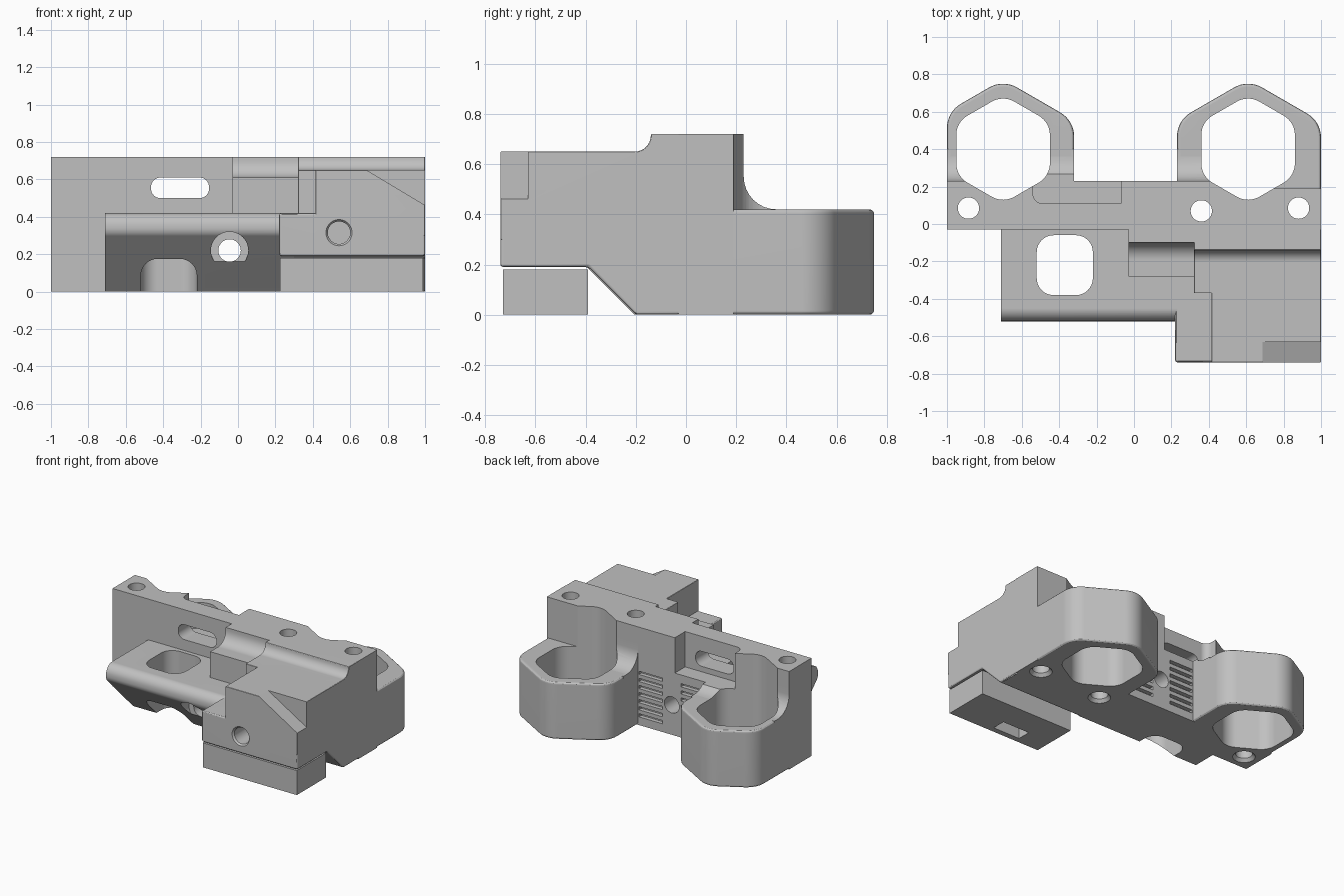
import bpy, bmesh, math
from mathutils import Vector, Matrix

if "Cube" in bpy.data.objects:
    bpy.data.objects.remove(bpy.data.objects["Cube"])

grey = bpy.data.materials.new("light_grey")
grey.use_nodes = True
grey.diffuse_color = (0.53, 0.53, 0.53, 1)
grey.node_tree.nodes["Principled BSDF"].inputs["Base Color"].default_value = (0.53, 0.53, 0.53, 1)


def rounded(points, steps=8):
    """Replace each (a, b, radius) corner with an arc."""
    out = []
    for i, p in enumerate(points):
        c = Vector(p[:2])
        r = p[2] if len(p) > 2 else 0
        if not r:
            out.append(c)
            continue
        u = (Vector(points[i - 1][:2]) - c).normalized()
        v = (Vector(points[(i + 1) % len(points)][:2]) - c).normalized()
        half = u.angle(v) / 2
        mid = c + (u + v).normalized() * r / math.sin(half)
        start = c + u * r / math.tan(half) - mid
        end = c + v * r / math.tan(half) - mid
        turn = start.angle_signed(end)
        for k in range(steps + 1):
            out.append(mid + Matrix.Rotation(-turn * k / steps, 2) @ start)
    return out


def to_object(name, bm):
    bmesh.ops.recalc_face_normals(bm, faces=bm.faces)
    mesh = bpy.data.meshes.new(name)
    bm.to_mesh(mesh)
    bm.free()
    mesh.materials.append(grey)
    ob = bpy.data.objects.new(name, mesh)
    bpy.context.collection.objects.link(ob)
    return ob


def apply(ob, mod):
    bpy.context.view_layer.objects.active = ob
    bpy.ops.object.modifier_apply(modifier=mod.name)


def prism(name, axis, points, lo, hi, bevel=0):
    """Extrude a rounded profile along one axis."""
    place = {"X": lambda p, t: (t, p.x, p.y),
             "Y": lambda p, t: (p.x, t, p.y),
             "Z": lambda p, t: (p.x, p.y, t)}[axis]
    bm = bmesh.new()
    pts = rounded(points)
    low = [bm.verts.new(place(p, lo)) for p in pts]
    high = [bm.verts.new(place(p, hi)) for p in pts]
    bm.faces.new(low)
    bm.faces.new(high)
    for i in range(len(pts)):
        bm.faces.new((low[i - 1], low[i], high[i], high[i - 1]))
    ob = to_object(name, bm)
    if bevel:
        mod = ob.modifiers.new("Bevel", "BEVEL")
        mod.width, mod.segments = bevel, 3
        mod.limit_method, mod.angle_limit = "ANGLE", math.radians(40)
        apply(ob, mod)
    return ob


def rect(a0, a1, b0, b1, r=0):
    return [(a0, b0, r), (a1, b0, r), (a1, b1, r), (a0, b1, r)]


def round_hole(axis, start, depth, r1, r2=None):
    bm = bmesh.new()
    bmesh.ops.create_cone(bm, cap_ends=True, segments=40, depth=depth,
                          radius1=r1, radius2=r2 or r1)
    turn = Matrix.Rotation(math.radians(-90), 4, "X") if axis == "Y" else Matrix()
    bm.transform(Matrix.Translation(start) @ turn @ Matrix.Translation((0, 0, depth / 2)))
    return to_object("hole_cutter", bm)


def combine(base, other, operation):
    mod = base.modifiers.new("Boolean", "BOOLEAN")
    mod.operation, mod.solver, mod.object = operation, "EXACT", other
    apply(base, mod)
    bpy.data.objects.remove(other)


def finish(ob):
    bpy.ops.object.select_all(action="DESELECT")
    ob.select_set(True)
    bpy.context.view_layer.objects.active = ob
    bpy.ops.object.shade_smooth_by_angle(angle=math.radians(25))
    mod = ob.modifiers.new("Weighted Normal", "WEIGHTED_NORMAL")
    mod.keep_sharp = True


# Upright plate
body = prism("clamp_body", "Z", [(-1, -.03), (1, -.03), (1, .19), (.75, .19), (.75, .23), (-1, .23)], 0, .72)

# Front shelf, undercut at the bottom
parts = [prism("front_shelf", "X", [(.1, .42), (-.52, .42, .07), (-.52, .315, .06), (-.205, 0), (.1, 0)], -.71, .3)]

# Clamp block and its steps
parts.append(prism("block_base", "X", [(.1, .42), (-.74, .42), (-.74, .19), (-.39, .19), (-.2, 0), (.1, 0)],
                   .22, 1, .013))


def step(name, x0, x1, front, top, back, fillet, bevel):
    return prism(name, "X", [(.1, .72), (back, .72), (back, top, fillet), (front, top), (front, .3), (.1, .3)],
                 x0, x1, bevel)


parts += [step("block_top", .415, 1, -.74, .65, -.14, .065, .013),
          step("block_middle_step", .32, .6, -.37, .65, -.14, .065, .013),
          step("block_side_step", -.03, .5, -.28, .61, -.1, .09, 0)]

# Hexagonal sockets behind the plate
SLOPE = math.tan(math.radians(30))
for cx, x0, x1 in ((-.7, -1, -.32), (.61, .23, 1)):
    parts.append(prism("socket", "Z", [
        (x0, .1), (x1, .1), (x1, .773 - SLOPE * (x1 - cx), .15),
        (cx, .773, .15), (x0, .773 - SLOPE * (cx - x0), .15)], 0, .42, .018))
for x0, x1 in ((-1, -.32), (.23, .75)):
    parts.append(prism("socket_fillet", "X", [
        (.2, .3), (.4, .3), (.4, .42), (.23, .42, .13), (.23, .6), (.2, .6)], x0, x1))
for part in parts:
    combine(body, part, "UNION")

# Hexagonal bores
cutters = []
for cx in (-.7, .61):
    hexagon = [(cx + .289 * math.sin(k * math.pi / 3), .4 + .289 * math.cos(k * math.pi / 3), .12)
               for k in range(6)]
    cutters.append(prism("bore_cutter", "Z", hexagon, -.1, .9))

# Shelf window, plate slot, rear pocket and corner notch
cutters += [
    prism("window_cutter", "Z", rect(-.52, -.22, -.38, -.06, .09), -.1, .5),
    prism("pocket_cutter", "Z", [(-.54, .3), (-.54, .11, .05), (-.07, .11), (-.07, .3)], .46, .8),
    prism("slot_cutter", "Y", rect(-.465, -.155, .5, .61, .05), -.1, .3),
    prism("notch_cutter", "Y", [(.67, .66), (1.02, .66), (1.02, .45)], -.8, -.63),
]

# Vertical bolt holes with chamfered mouths
for x, y in ((-.885, .085), (.36, .07), (.88, .085)):
    cutters += [round_hole("Z", (x, y, -.1), 1, .057),
                round_hole("Z", (x, y, -.005), .03, .08, .055)]

# Horizontal screw holes
cutters += [round_hole("Y", (-.045, -.8, .22), 1.3, .06),
            round_hole("Y", (-.045, -.8, .22), .435, .1),
            round_hole("Y", (.54, -.8, .315), .35, .06),
            round_hole("Y", (.54, -.745, .315), .02, .074, .058)]

# Rear grip grooves
for k in range(7):
    z = .06 + k * .052
    for x0, x1 in ((.03, .222), (-.312, -.12)):
        cutters.append(prism("groove_cutter", "Y", rect(x0, x1, z, z + .024), .2, .3))
for cutter in cutters:
    combine(body, cutter, "DIFFERENCE")
finish(body)

# Separate clamp foot with a nut pocket underneath
foot = prism("clamp_foot", "Z", rect(.225, .99, -.73, -.39), 0, .18)
combine(foot, prism("nut_cutter", "Z", rect(.42, .64, -.69, -.59), -.1, .1), "DIFFERENCE")
finish(foot)
